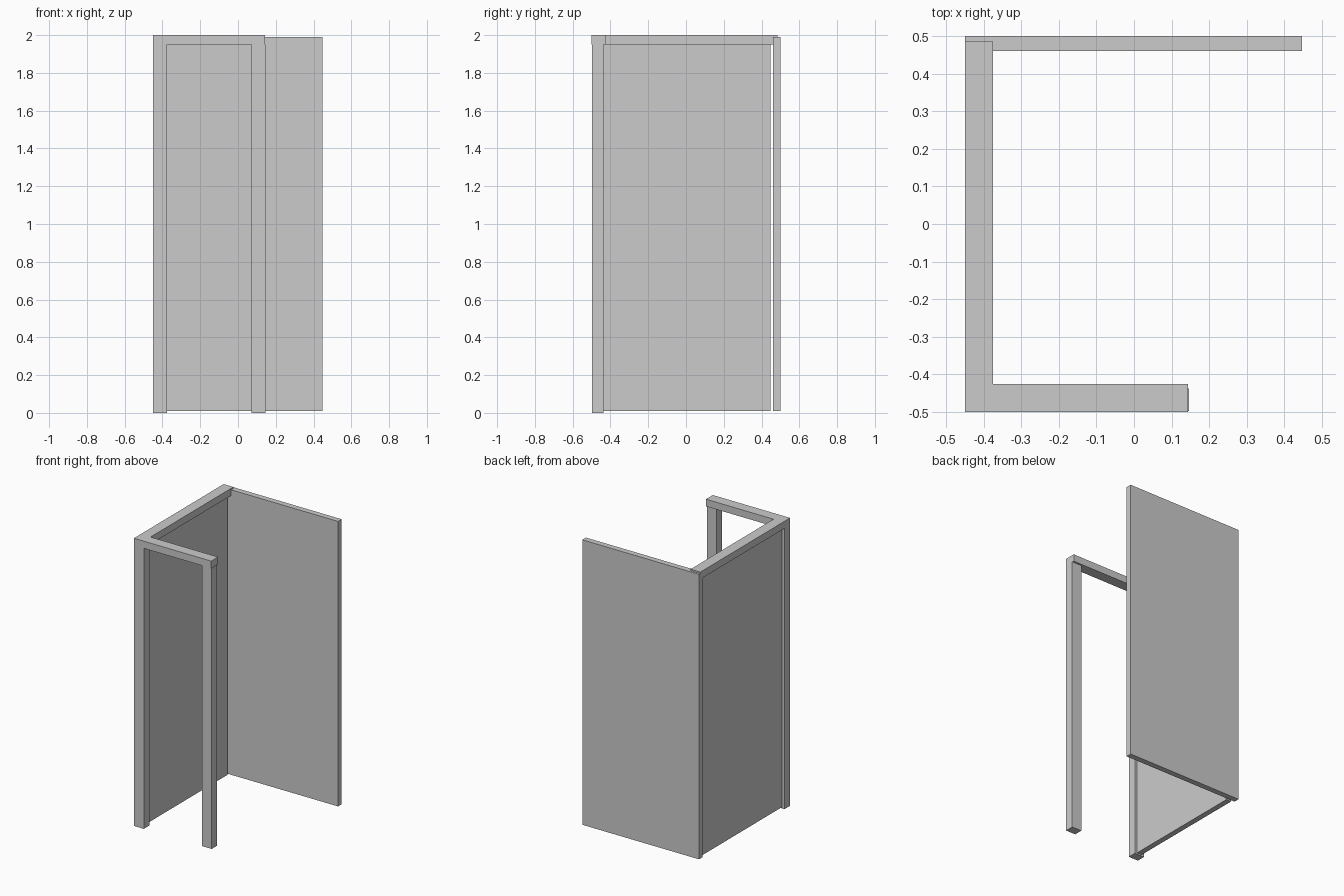
import bpy, bmesh

if "Cube" in bpy.data.objects:
    bpy.data.objects.remove(bpy.data.objects["Cube"])


def prism(name, outline, z0, z1):
    """Extrude a flat outline from z0 up to z1."""
    bm = bmesh.new()
    face = bm.faces.new([bm.verts.new((x, y, z0)) for x, y in outline])
    up = bmesh.ops.extrude_face_region(bm, geom=[face])["geom"]
    verts = [g for g in up if isinstance(g, bmesh.types.BMVert)]
    bmesh.ops.translate(bm, vec=(0, 0, z1 - z0), verts=verts)
    bmesh.ops.recalc_face_normals(bm, faces=bm.faces)
    mesh = bpy.data.meshes.new(name)
    bm.to_mesh(mesh)
    bm.free()
    obj = bpy.data.objects.new(name, mesh)
    bpy.context.collection.objects.link(obj)
    return obj


def box(name, x, y, z):
    return prism(name, [(x[0], y[0]), (x[1], y[0]), (x[1], y[1]), (x[0], y[1])], *z)


# L-shaped top rail: front arm and left arm
prism("top_rail", [(-0.45, -0.5), (0.144, -0.5), (0.144, -0.425),
                   (-0.375, -0.425), (-0.375, 0.485), (-0.45, 0.485)], 1.95, 2.0)

# Two front posts under the rail
for name, x in (("left_post", -0.45), ("right_post", 0.071)):
    box(name, (x, x + 0.075), (-0.498, -0.438), (0, 1.95))

# Side panel, recessed under the rail
box("side_panel", (-0.432, -0.393), (-0.438, 0.447), (0.01, 1.95))

# Full-width back panel
box("back_panel", (-0.45, 0.447), (0.46, 0.5), (0.01, 1.99))
